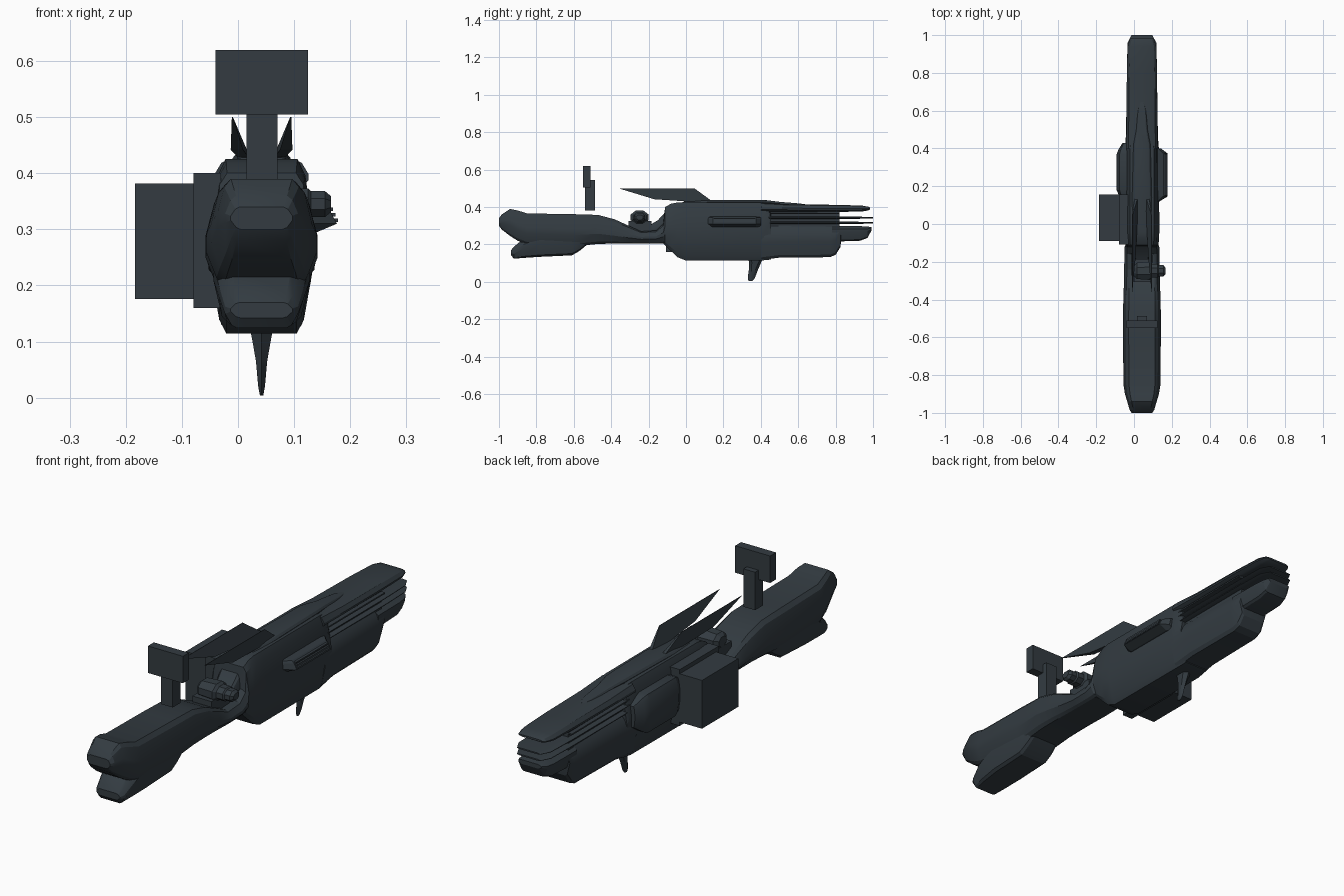
import bpy, bmesh, math
from mathutils import Vector

CX = 0.042  # centre plane of the hull

mat = bpy.data.materials.new("dark slate")
mat.diffuse_color = (0.033, 0.044, 0.053, 1)


def finish(name, bm, smooth=True):
    bmesh.ops.recalc_face_normals(bm, faces=bm.faces)
    me = bpy.data.meshes.new(name)
    bm.to_mesh(me)
    bm.free()
    me.materials.append(mat)
    ob = bpy.data.objects.new(name, me)
    bpy.context.collection.objects.link(ob)
    if smooth:
        bpy.ops.object.select_all(action='DESELECT')
        ob.select_set(True)
        bpy.context.view_layer.objects.active = ob
        bpy.ops.object.shade_smooth_by_angle(angle=math.radians(22))
    return ob


def skin(name, rings, smooth=True):
    """Bridge equal-length rings of points and cap both ends."""
    bm = bmesh.new()
    vs = [[bm.verts.new(p) for p in r] for r in rings]
    n = len(vs[0])
    for a, b in zip(vs, vs[1:]):
        for i in range(n):
            j = (i + 1) % n
            bm.faces.new((a[i], a[j], b[j], b[i]))
    bm.faces.new(vs[0])
    bm.faces.new(vs[-1])
    return finish(name, bm, smooth)


def hull(name, stations, x=CX, top=0.7, low=0.68):
    """Loft faceted sections along y: (y, bottom, top, half width, widest height 0-1)."""
    rings = []
    for y, zb, zt, w, m in stations:
        h = zt - zb
        half = [(w * low, 0), (w * 0.82, 0.08), (w, m - 0.1), (w, m + 0.1),
                (w * 0.85, 0.9), (w * top, 1)]
        pts = half + [(-a, b) for a, b in reversed(half)]
        rings.append([(x + a, y, zb + b * h) for a, b in pts])
    return skin(name, rings)


def box(name, x0, x1, y0, y1, z0, z1):
    return skin(name, [[(x0, y, z0), (x1, y, z0), (x1, y, z1), (x0, y, z1)]
                       for y in (y0, y1)], False)


# Stock, neck and main body in one continuous shell
hull("main_hull", [
    (-1.0, .30, .34, .055, .5), (-.985, .28, .36, .065, .5),
    (-.94, .245, .39, .078, .5), (-.90, .22, .382, .09, .45),
    (-.85, .20, .366, .098, .45), (-.60, .19, .362, .10, .45),
    (-.47, .203, .358, .10, .45), (-.38, .205, .334, .098, .42),
    (-.31, .205, .302, .095, .42), (-.24, .205, .27, .094, .45),
    (-.16, .205, .275, .093, .45), (-.122, .205, .31, .092, .45),
    (-.112, .195, .40, .088, .4), (-.08, .165, .418, .09, .42),
    (-.045, .132, .425, .092, .45), (0, .114, .425, .092, .48),
    (.40, .114, .425, .09, .5), (.44, .118, .42, .084, .5), (.455, .12, .36, .083, .5)])

# Lower jaw of the stock
hull("stock_jaw", [
    (-.935, .142, .17, .055, .5), (-.92, .124, .188, .065, .5),
    (-.87, .128, .23, .076, .6), (-.78, .134, .26, .086, .7),
    (-.61, .142, .26, .086, .7), (-.57, .165, .26, .085, .6),
    (-.53, .198, .26, .08, .5)])

# Forked rear: lower shell, lower tongue, upper tongue, inner core
hull("rear_lower_shell", [
    (.40, .116, .30, .088, .6), (.50, .13, .30, .084, .6), (.77, .132, .30, .08, .6),
    (.80, .145, .30, .077, .6), (.825, .185, .30, .072, .6), (.83, .22, .30, .07, .6)])
hull("rear_lower_tongue", [
    (.78, .215, .30, .074, .7), (.93, .22, .298, .072, .7),
    (.97, .235, .296, .066, .7), (.992, .275, .293, .055, .6)])
hull("rear_upper_tongue", [
    (.40, .372, .424, .084, .4), (.55, .373, .415, .082, .4), (.80, .374, .412, .08, .4),
    (.94, .376, .408, .076, .4), (.975, .382, .402, .065, .4), (.985, .388, .396, .055, .4)])
box("rear_core", CX - .06, CX + .06, .42, .82, .28, .39)

# Thin stacked blades between the tongues
for i, z in enumerate((.316, .343)):
    hull(f"rear_blade_{i + 1}", [
        (.43, z - .008, z + .008, .08, .5), (.82, z - .007, z + .007, .08, .5),
        (.96, z - .005, z + .005, .076, .5), (1.0, z - .003, z + .003, .055, .5)])
box("blade_upper_rail", CX - .078, CX + .078, .43, .82, .362, .368)

# Raised spine on the top
hull("top_spine", [
    (-.02, .41, .428, .05, .5), (.14, .41, .438, .052, .5), (.42, .41, .438, .045, .5),
    (.50, .405, .428, .03, .5), (.60, .40, .42, .022, .5), (.645, .40, .414, .012, .5)])

# Swept fins leaning outward
for side, label in ((-1, "left"), (1, "right")):
    prof = [(.052, -.36, .50), (.052, .045, .50), (.026, .155, .42), (.044, -.17, .442)]
    thick = (.001, .001, .009, .011)
    skin(f"{label}_fin", [[(CX + side * (a + s * t), y, z)
                           for (a, y, z), t in zip(prof, thick)] for s in (-1, 1)], False)

# Sight post and screen
box("sight_post", .015, .07, -.54, -.487, .383, .545)
box("sight_screen", -.04, .125, -.55, -.51, .505, .62)

# Side magazine box and its mounting plate
box("side_box", -.184, -.079, -.09, .155, .176, .382)
box("side_mount", -.079, -.03, -.108, .155, .16, .40)

# Trigger-like lower fin
skin("lower_fin", [
    [(CX + a * w, y, z) for a, y in ((0, y0), (1, y0 + .014), (1, y1 - .014),
                                     (0, y1), (-1, y1 - .014), (-1, y0 + .014))]
    for z, w, y0, y1 in ((.13, .022, .33, .412), (.105, .017, .338, .402),
                         (.065, .01, .336, .385), (.02, .006, .33, .368),
                         (.004, .003, .335, .355))])


def knob(name, y, z, steps):
    """Eight-sided stepped knob pointing along x: (x, radius)."""
    skin(name, [[(x, y + 1.3 * r * math.cos(math.pi * (k + .5) / 4),
                  z + r * math.sin(math.pi * (k + .5) / 4)) for k in range(8)]
                for x, r in steps])


# Stepped knob on the neck with its saddle
knob("neck_knob", -.248, .345, [(.0, .022), (.015, .036), (.085, .04), (.095, .03),
                                (.125, .03), (.13, .025), (.155, .025), (.166, .015)])
box("knob_saddle", .0, .09, -.308, -.185, .25, .325)
hull("neck_bridge", [(-.20, .25, .30, .045, .5), (-.15, .25, .33, .05, .5),
                     (-.10, .25, .385, .055, .5)])

# Slatted side port on the right
outer = [(.105, .352), (.155, .344), (.166, .335), (.18, .31), (.14, .294), (.105, .288)]
skin("right_port", [[(.105 + (x - .105) * k, y, z) for x, z in outer]
                    for y, k in ((.115, .3), (.145, .95), (.375, .95), (.40, .5))], False)
for i in range(3):
    t = i / 2
    x, z = .164 + .009 * t, .336 - .020 * t
    box(f"port_slat_{i + 1}", x - .012, x + .005, .15, .37, z - .003, z + .003)

# Rounded bulge on the left
hull("left_bulge", [(.14, .22, .36, .035, .5), (.18, .21, .375, .052, .5),
                    (.37, .21, .375, .052, .5), (.395, .225, .365, .042, .5),
                    (.43, .25, .34, .02, .5)], x=-.04)
